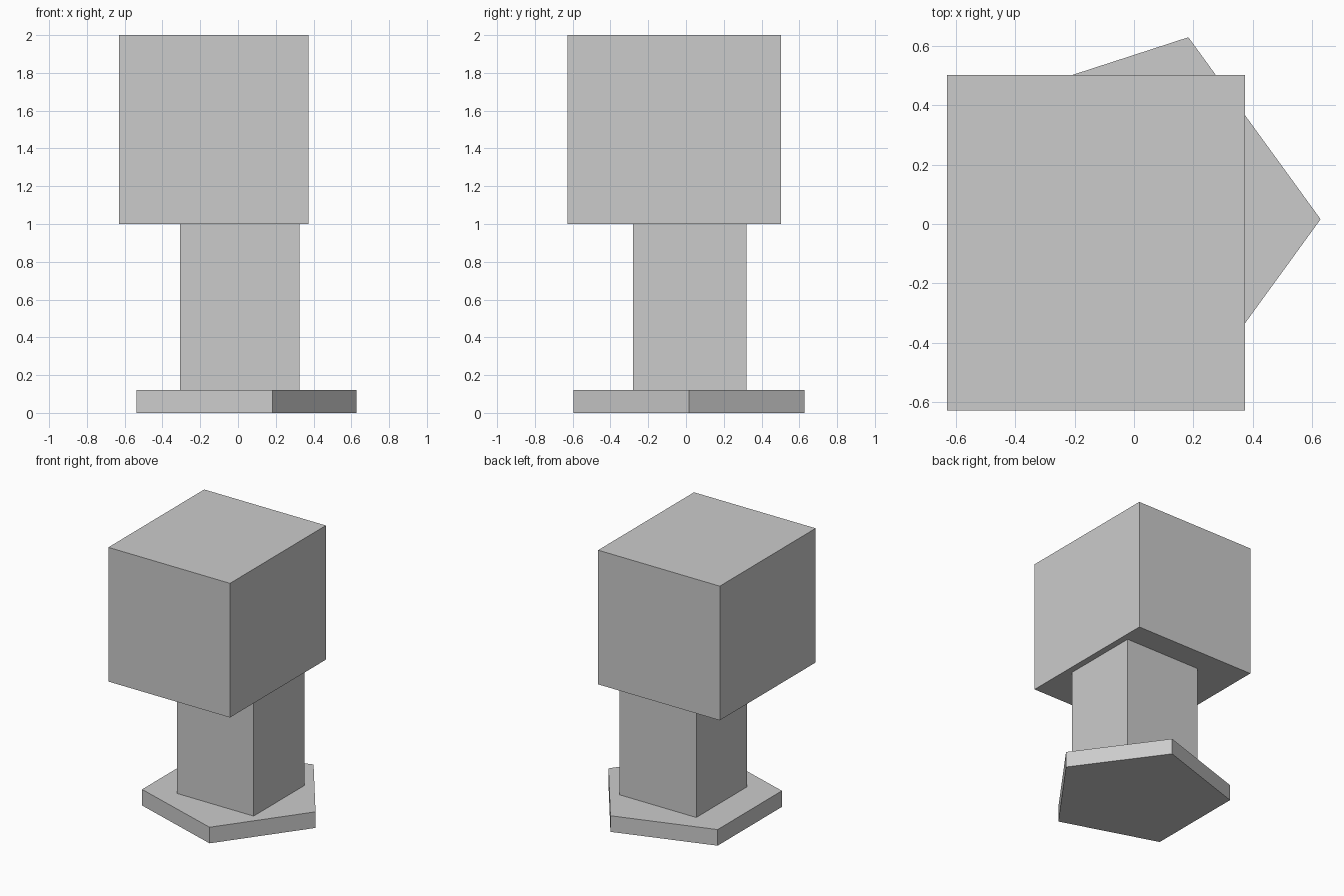
import bpy
from math import radians

if "Cube" in bpy.data.objects:
    bpy.data.objects.remove(bpy.data.objects["Cube"])


def box(name, x, y, z):
    """Box from (min, max) ranges along each axis."""
    spans = (x, y, z)
    bpy.ops.mesh.primitive_cube_add(size=1, location=[(a + b) / 2 for a, b in spans])
    obj = bpy.context.object
    obj.name = name
    obj.scale = [b - a for a, b in spans]
    bpy.ops.object.transform_apply(location=False, rotation=False, scale=True)
    return obj


# Five-sided base plate, one corner pointing to +x
bpy.ops.mesh.primitive_cylinder_add(vertices=5, radius=0.644, depth=0.12,
                                    location=(-0.016, 0.016, 0.06),
                                    rotation=(0, 0, radians(-90)))
bpy.context.object.name = "base_plate"

# Column standing on the base
box("column", (-0.308, 0.325), (-0.28, 0.319), (0.12, 1.0))

# Large block on top
box("top_block", (-0.63, 0.373), (-0.627, 0.502), (1.0, 2.0))
